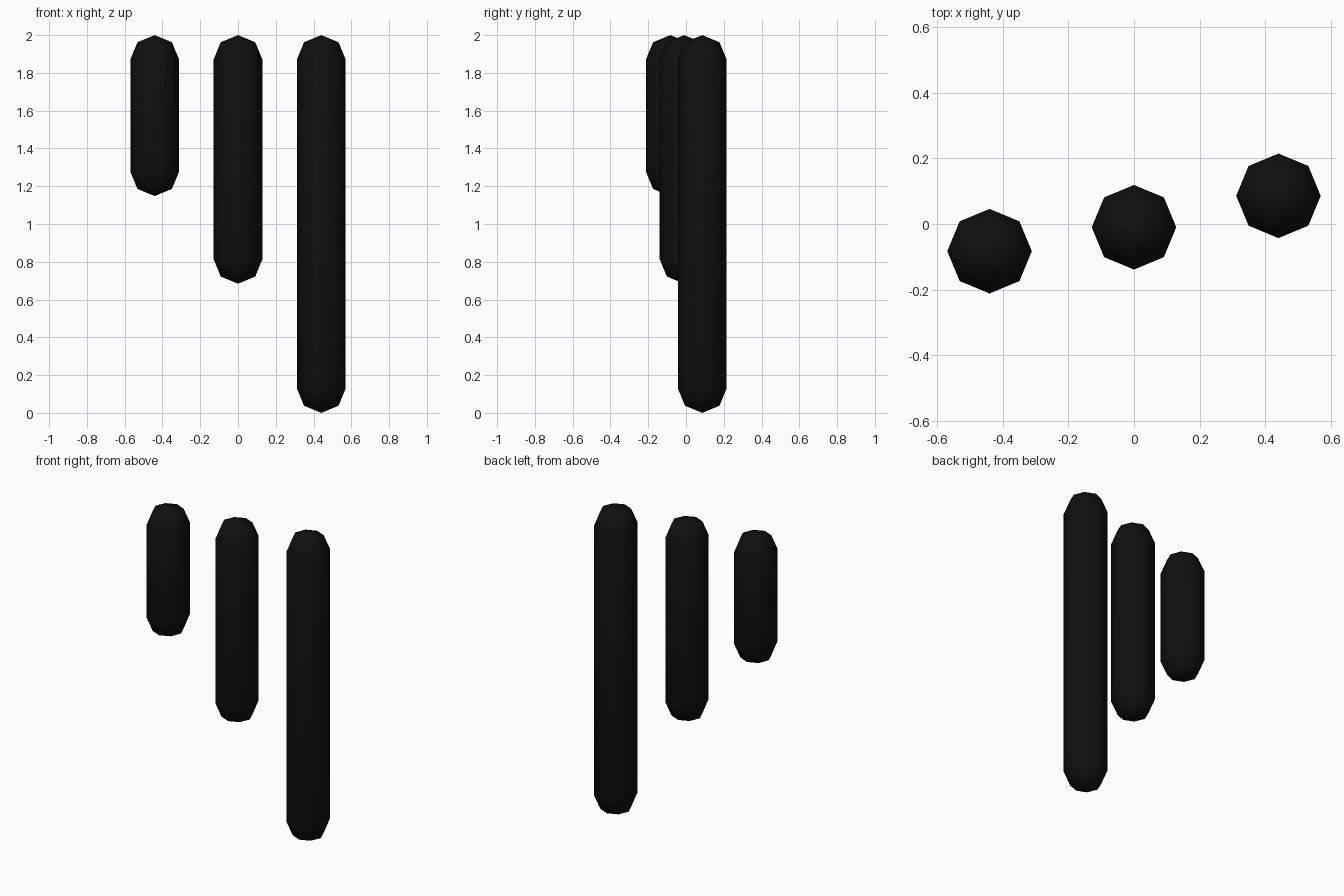
import bpy, bmesh, math

if "Cube" in bpy.data.objects:
    bpy.data.objects.remove(bpy.data.objects["Cube"])

SIDES = 8
RADIUS = 0.129
TOP = 2.0

black = bpy.data.materials.new("soft_black")
black.diffuse_color = (0.005, 0.005, 0.005, 1)
black.use_nodes = True
black.node_tree.nodes["Principled BSDF"].inputs["Base Color"].default_value = black.diffuse_color


def capsule(name, x, y, bottom):
    """Eight-sided rounded rod hanging from the common top height."""
    bm = bmesh.new()
    low = bm.verts.new((x, y, bottom))
    high = bm.verts.new((x, y, TOP))
    # Each end has a shoulder ring and a full-width ring at 45 degree steps
    r = RADIUS * math.sqrt(0.5)
    d = RADIUS - r
    profile = [(r, bottom + d), (RADIUS, bottom + RADIUS),
               (RADIUS, TOP - RADIUS), (r, TOP - d)]
    rings = []
    for rad, z in profile:
        angles = [math.tau * i / SIDES for i in range(SIDES)]
        rings.append([bm.verts.new((x + rad * math.cos(a), y + rad * math.sin(a), z))
                      for a in angles])
    for i in range(SIDES):
        j = (i + 1) % SIDES
        bm.faces.new((low, rings[0][j], rings[0][i]))
        for a, b in zip(rings, rings[1:]):
            bm.faces.new((a[i], a[j], b[j], b[i]))
        bm.faces.new((rings[-1][i], rings[-1][j], high))
    for f in bm.faces:
        f.smooth = True
    mesh = bpy.data.meshes.new(name)
    bm.to_mesh(mesh)
    bm.free()
    mesh.materials.append(black)
    bpy.context.collection.objects.link(bpy.data.objects.new(name, mesh))


# Three rods, short to long, stepping back from left to right
capsule("short_rod", -0.441, -0.083, 1.148)
capsule("middle_rod", 0.0, -0.010, 0.684)
capsule("long_rod", 0.441, 0.086, 0.0)
